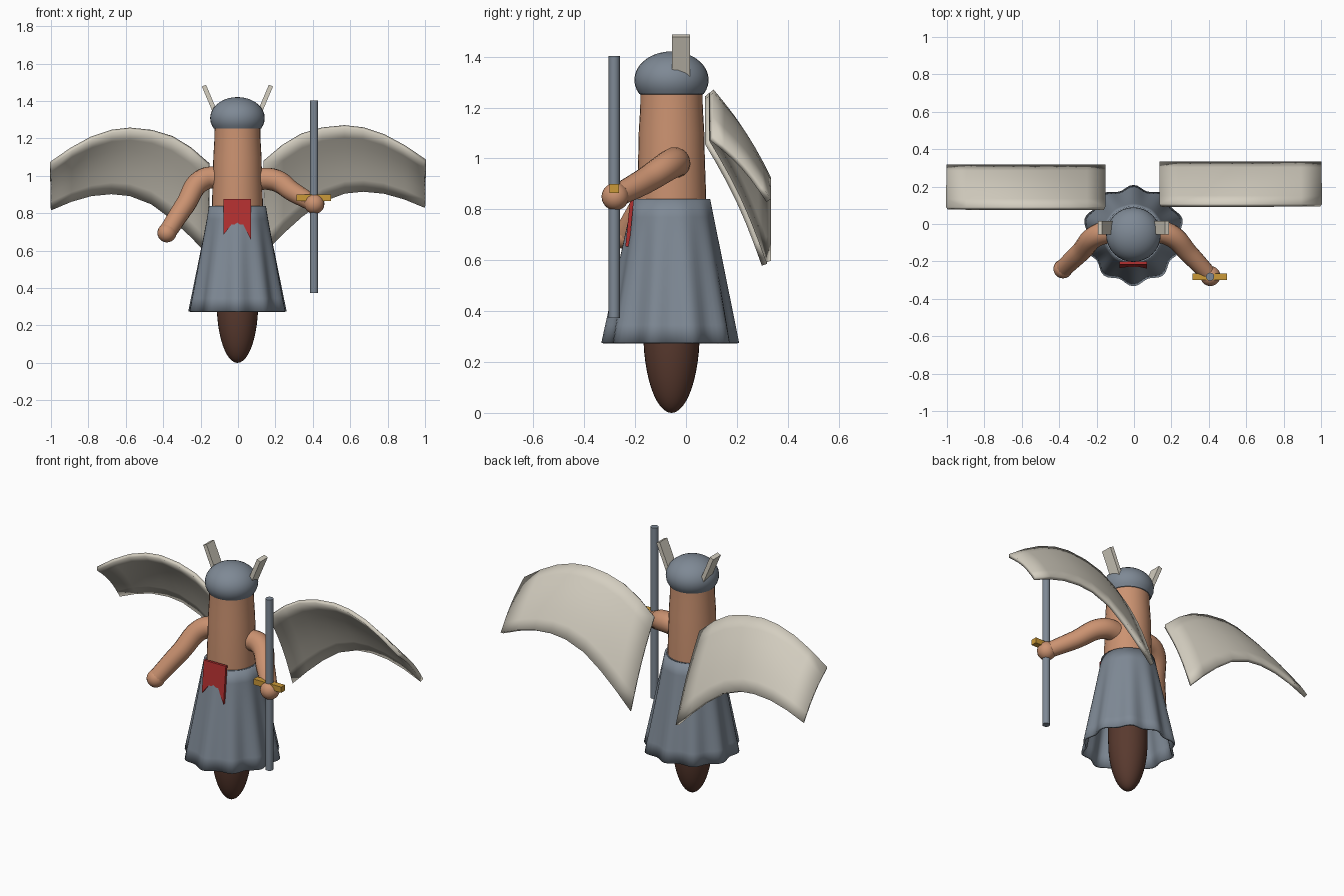
import bpy, bmesh, math
from mathutils import Vector

if "Cube" in bpy.data.objects:
    bpy.data.objects.remove(bpy.data.objects["Cube"], do_unlink=True)

CY = -0.057  # depth of the body axis


def material(name, rgb):
    m = bpy.data.materials.new(name)
    m.use_nodes = True
    m.diffuse_color = (*rgb, 1)
    m.node_tree.nodes["Principled BSDF"].inputs["Base Color"].default_value = (*rgb, 1)
    return m


steel = material("steel grey", (0.21, 0.25, 0.30))
skin = material("tan skin", (0.60, 0.29, 0.165))
bone = material("bone white", (0.66, 0.62, 0.53))
brown = material("dark brown", (0.10, 0.042, 0.028))
red = material("red cloth", (0.45, 0.03, 0.03))
gold = material("gold", (0.60, 0.32, 0.04))


def finish(ob, mat, angle=40):
    ob.data.materials.append(mat)
    bpy.ops.object.select_all(action="DESELECT")
    ob.select_set(True)
    bpy.context.view_layer.objects.active = ob
    bpy.ops.object.shade_smooth_by_angle(angle=math.radians(angle))
    return ob


def from_bmesh(name, bm, mat, angle=40):
    bmesh.ops.recalc_face_normals(bm, faces=bm.faces[:])
    me = bpy.data.meshes.new(name)
    bm.to_mesh(me)
    bm.free()
    ob = bpy.data.objects.new(name, me)
    bpy.context.collection.objects.link(ob)
    return finish(ob, mat, angle)


def skinned(rings, closed=True, caps=True):
    """Join rows of points with quads."""
    bm = bmesh.new()
    rows = [[bm.verts.new(p) for p in ring] for ring in rings]
    n = len(rows[0])
    for a, b in zip(rows, rows[1:]):
        for i in range(n if closed else n - 1):
            j = (i + 1) % n
            bm.faces.new((a[i], a[j], b[j], b[i]))
    if caps:
        bm.faces.new(rows[0])
        bm.faces.new(rows[-1])
    return bm


def lathe(profile, steps=32, ripple=None):
    """Rings about the body axis; ripple scales the radius by angle and height."""
    rings = []
    for r, z in profile:
        ring = []
        for i in range(steps):
            a = 2 * math.pi * i / steps
            q = r + (ripple(a, z) if ripple else 0)
            ring.append((q * math.cos(a) - 0.003, q * math.sin(a) + CY, z))
        rings.append(ring)
    return rings


def dome(radius, height, z, low, high, steps=12):
    """Profile of a squashed sphere between two latitudes in degrees."""
    out = []
    for i in range(steps + 1):
        t = math.radians(low + (high - low) * i / steps)
        out.append((max(radius * math.cos(t), 0.001), z + height * math.sin(t)))
    return out


def box(name, size, loc, mat, tilt=0):
    bpy.ops.mesh.primitive_cube_add(size=1, location=loc, rotation=(0, tilt, 0))
    ob = bpy.context.object
    ob.name = name
    ob.scale = size
    return finish(ob, mat)


# Body and head
torso = [(0.135, 0.78), (0.136, 0.86), (0.131, 1.0), (0.129, 1.1), (0.123, 1.2), (0.122, 1.28)]
from_bmesh("torso", skinned(lathe(torso)), skin)
from_bmesh("lower_body", skinned(lathe(dome(0.111, 0.32, 0.32, -90, 0) + [(0.111, 0.78)])), brown)
helmet = [(0.12, 1.252)] + dome(0.146, 0.112, 1.309, -30, 90)
from_bmesh("helmet", skinned(lathe(helmet)), steel)

# Flared, pleated skirt, open below
def pleats(a, z):
    k = (0.84 - z) / 0.565
    return k * (0.013 * math.cos(10 * (a + math.pi / 2)) + 0.005 * math.sin(3 * a))


skirt_profile = [(0.152 + 0.106 * i / 8, 0.84 - 0.565 * i / 8) for i in range(9)]
skirt_bm = skinned(lathe(skirt_profile, 80, pleats), caps=False)
skirt = from_bmesh("skirt", skirt_bm, steel)
wall = skirt.modifiers.new("wall", "SOLIDIFY")
wall.thickness = 0.012
wall.offset = -1
from_bmesh("waistband_top", skinned(lathe([(0.13, 0.82), (0.15, 0.838)])), steel)

# Swallow-tailed cloth at the waist
bm = bmesh.new()
tail = [(-0.077, 0.877), (0.070, 0.877), (0.070, 0.655), (0.028, 0.74), (-0.035, 0.74), (-0.077, 0.685)]
front = [bm.verts.new((x, -0.216 - 0.1 * (0.877 - z), z)) for x, z in tail]
face = bm.faces.new(front)
moved = bmesh.ops.extrude_face_region(bm, geom=[face])["geom"]
bmesh.ops.translate(bm, vec=(0, 0.015, 0), verts=[v for v in moved if isinstance(v, bmesh.types.BMVert)])
from_bmesh("waist_cloth", bm, red)


# Arms: bent tubes with round hands
def arm(side, points, radii, hand):
    cu = bpy.data.curves.new(side + "_arm", "CURVE")
    cu.dimensions = "3D"
    cu.bevel_depth = 1
    cu.bevel_resolution = 5
    cu.use_fill_caps = True
    sp = cu.splines.new("BEZIER")
    sp.bezier_points.add(len(points) - 1)
    for bp, p, r in zip(sp.bezier_points, points, radii):
        bp.co = p
        bp.radius = r
        bp.handle_left_type = bp.handle_right_type = "AUTO"
    ob = bpy.data.objects.new(side + "_arm", cu)
    bpy.context.collection.objects.link(ob)
    bpy.ops.object.select_all(action="DESELECT")
    ob.select_set(True)
    bpy.context.view_layer.objects.active = ob
    bpy.ops.object.convert(target="MESH")
    finish(bpy.context.object, skin, 50)
    bpy.ops.mesh.primitive_uv_sphere_add(segments=20, ring_count=12, radius=hand, location=points[-1])
    bpy.context.object.name = side + "_hand"
    finish(bpy.context.object, skin)


arm("left", [(0.07, -0.04, 0.98), (0.185, -0.055, 0.98), (0.30, -0.165, 0.91), (0.408, -0.278, 0.85)],
    [0.06, 0.06, 0.052, 0.044], 0.054)
arm("right", [(-0.07, -0.04, 0.99), (-0.185, -0.055, 0.98), (-0.285, -0.15, 0.84), (-0.38, -0.24, 0.695)],
    [0.06, 0.06, 0.054, 0.048], 0.051)

# Staff with a crossguard
bpy.ops.mesh.primitive_cylinder_add(vertices=16, radius=0.022, depth=1.03, location=(0.407, -0.282, 0.888))
bpy.context.object.name = "staff"
finish(bpy.context.object, steel)
box("crossguard", (0.185, 0.036, 0.034), (0.406, -0.282, 0.882), gold)

# Flat horns on the helmet
for side, s in (("left", 1), ("right", -1)):
    box(side + "_horn", (0.024, 0.072, 0.19), (s * 0.142 - 0.003, -0.02, 1.395), bone, s * math.radians(23))

# Wings: arched sheets sloping backward, given as x, top height, bottom height
span = [(0.14, 1.075, 0.595), (0.24, 1.16, 0.695), (0.34, 1.22, 0.785), (0.45, 1.252, 0.865),
        (0.57, 1.264, 0.91), (0.67, 1.252, 0.92), (0.78, 1.215, 0.91), (0.89, 1.155, 0.88), (1.0, 1.08, 0.835)]


def wing(side, s, dx, dy, dz):
    rings = []
    for x, top, low in span:
        ring = []
        for k in range(7):
            t = k / 6
            bow = 0.012 * math.sin(math.pi * t)
            ring.append((s * x + dx * (1 - x), 0.10 + 0.225 * t + bow + dy, top + (low - top) * t + bow + dz))
        rings.append(ring)
    ob = from_bmesh(side + "_wing", skinned(rings, closed=False, caps=False), bone, 50)
    th = ob.modifiers.new("thickness", "SOLIDIFY")
    th.thickness = 0.022
    th.offset = 0


wing("left", 1, 0, 0, 0)
wing("right", -1, -0.02, -0.017, -0.013)
